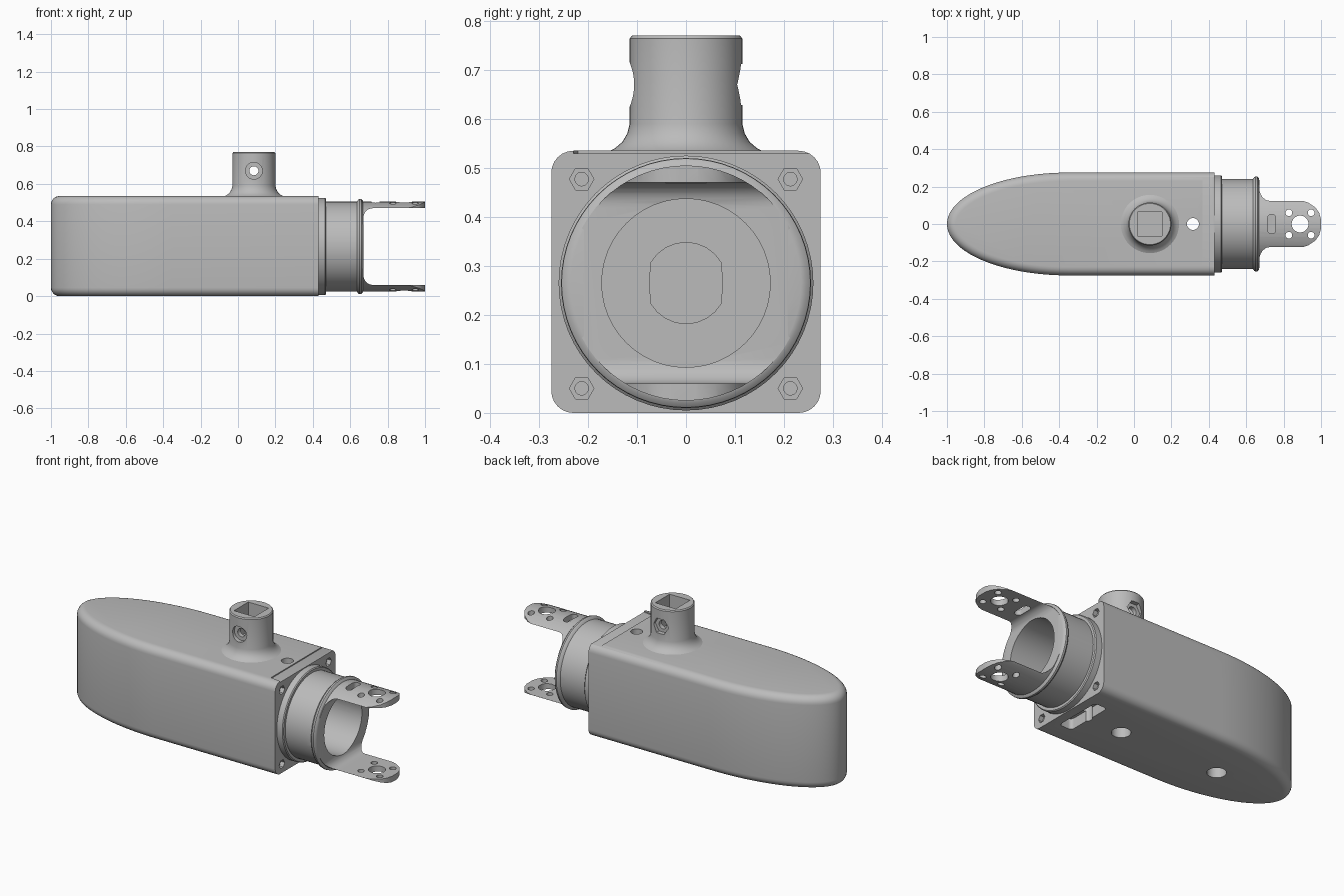
import bpy, bmesh, math

if "Cube" in bpy.data.objects:
    bpy.data.objects.remove(bpy.data.objects["Cube"])

grey = bpy.data.materials.new("plain_grey")
grey.use_nodes = True
COLOR = (0.5, 0.5, 0.5, 1)
grey.diffuse_color = COLOR
grey.node_tree.nodes["Principled BSDF"].inputs["Base Color"].default_value = COLOR

MID = 0.265      # height of the barrel axis
STEM_X = 0.085   # centre of the stem
PLACE = {"x": lambda a, b, t: (t, a, b),
         "y": lambda a, b, t: (a, t, b),
         "z": lambda a, b, t: (a, b, t)}


def to_object(name, bm):
    bmesh.ops.recalc_face_normals(bm, faces=bm.faces)
    mesh = bpy.data.meshes.new(name)
    bm.to_mesh(mesh)
    bm.free()
    obj = bpy.data.objects.new(name, mesh)
    mesh.materials.append(grey)
    bpy.context.collection.objects.link(obj)
    return obj


def loft(name, rings, axis):
    """Skin between closed rings given as (points, position along axis)."""
    bm = bmesh.new()
    loops = [[bm.verts.new(PLACE[axis](a, b, t)) for a, b in pts] for pts, t in rings]
    for low, high in zip(loops, loops[1:]):
        for i in range(len(low)):
            bm.faces.new((low[i - 1], low[i], high[i], high[i - 1]))
    bm.faces.new(loops[0])
    bm.faces.new(loops[-1])
    return to_object(name, bm)


def prism(pts, axis, lo, hi, name="cutter"):
    return loft(name, [(pts, lo), (pts, hi)], axis)


def ngon(r, a=0, b=0, n=32):
    return [(a + r * math.cos(math.tau * i / n), b + r * math.sin(math.tau * i / n))
            for i in range(n)]


def rect(a0, a1, b0, b1):
    return [(a0, b0), (a1, b0), (a1, b1), (a0, b1)]


def rounded(a0, a1, b0, b1, r, n=6):
    pts = []
    corners = [(a1 - r, b1 - r), (a0 + r, b1 - r), (a0 + r, b0 + r), (a1 - r, b0 + r)]
    for k, (a, b) in enumerate(corners):
        for i in range(n + 1):
            ang = (k + i / n) * math.pi / 2
            pts.append((a + r * math.cos(ang), b + r * math.sin(ang)))
    return pts


def cut(obj, cutters, operation="DIFFERENCE"):
    bpy.context.view_layer.objects.active = obj
    for cutter in cutters:
        mod = obj.modifiers.new("cut", "BOOLEAN")
        mod.operation = operation
        mod.solver = "EXACT"
        mod.object = cutter
        bpy.ops.object.modifier_apply(modifier=mod.name)


def discard(cutters):
    for cutter in cutters:
        bpy.data.objects.remove(cutter)


# Main body: straight sides with an elliptical nose and rounded rims
END, SHOULDER, HALF, TOP = 0.43, -0.35, 0.275, 0.535
outline = [(END, -HALF), (END, HALF)]
for i in range(41):
    ang = math.pi / 2 + math.pi * i / 40
    outline.append((SHOULDER + 0.65 * math.cos(ang), HALF * math.sin(ang)))
body = prism(outline, "z", 0, TOP, "main_body")
bm = bmesh.new()
bm.from_mesh(body.data)
rims = [e for e in bm.edges
        if abs(e.verts[0].co.z - e.verts[1].co.z) < 0.001
        and min(v.co.x for v in e.verts) < END - 0.01]
bmesh.ops.bevel(bm, geom=rims, offset=0.045, segments=6, profile=0.5,
                affect="EDGES", clamp_overlap=False)
bm.to_mesh(body.data)
bm.free()

# Flange, barrel and end bead turned around the long axis
barrel_profile = [(0.42, 0.255), (0.425, 0.26), (0.465, 0.26), (0.47, 0.255),
                  (0.47, 0.24), (0.635, 0.24), (0.643, 0.251), (0.65, 0.255),
                  (0.659, 0.254), (0.667, 0.245), (0.67, 0.235)]
barrel = loft("barrel", [(ngon(r, 0, MID, 64), x) for x, r in barrel_profile], "x")

# Fork arms: a cylinder trimmed to the arm outline with a slot between
fork = prism(ngon(0.24, 0, MID, 64), "x", 0.6, 1.0, "fork_arms")
side = [(0.59, 0.26), (0.66, 0.235), (0.675, 0.195), (0.69, 0.163), (0.715, 0.138),
        (0.75, 0.127), (0.82, 0.13), (0.89, 0.128), (0.93, 0.115),
        (0.97, 0.088), (0.99, 0.06), (1.0, 0.025)]
arm_outline = side + [(x, -y) for x, y in reversed(side)]
trim = prism(arm_outline, "z", -0.1, 0.7)
cut(fork, [trim], "INTERSECT")
arm_cuts = [prism(rounded(0.671, 1.2, MID - 0.205, MID + 0.205, 0.05, 8), "y", -0.4, 0.4),
            prism(ngon(0.045, 0.888, 0), "z", -0.1, 0.7),
            prism(rounded(0.715, 0.757, -0.052, 0.052, 0.02), "z", 0.4, 0.6)]
for x in (0.828, 0.947):
    for y in (-0.06, 0.06):
        arm_cuts.append(prism(ngon(0.018, x, y, 16), "z", -0.1, 0.7))
cut(fork, arm_cuts)
discard(arm_cuts + [trim])

# Bore and the flat-sided pocket behind it
bore = prism(ngon(0.172, 0, MID, 48), "x", 0.36, 1.1)
pocket_outline = [(max(-0.073, min(0.073, a)), b) for a, b in ngon(0.083, 0, MID, 24)]
pocket = prism(pocket_outline, "x", 0.22, 0.4)
for part in (body, barrel, fork):
    cut(part, [bore])
cut(body, [pocket])

# Body openings: top hole, bottom window and holes, shallow top recess, nut sockets
body_cuts = [prism(ngon(0.032, 0.315, 0), "z", -0.1, 0.7),
             prism(rounded(0.295, 0.375, -0.14, 0.14, 0.02), "z", -0.1, 0.06),
             prism(ngon(0.05, STEM_X, 0), "z", -0.1, 0.1),
             prism(ngon(0.05, -0.545, 0), "z", -0.1, 0.1),
             prism([(0.365, -0.22), (0.5, -0.24), (0.5, 0.24), (0.365, 0.26)],
                   "z", TOP - 0.006, 0.6)]
for y in (-0.213, 0.213):
    for z in (0.05, 0.477):
        body_cuts.append(prism(ngon(0.025, y, z, 6), "x", 0.405, 0.5))
        body_cuts.append(prism(ngon(0.014, y, z, 12), "x", 0.3, 0.42))
cut(body, body_cuts)
discard(body_cuts + [bore, pocket])

# Stem with flared foot, square socket and cross bolt hole
stem_profile = [(0.51, 0.16), (0.533, 0.16), (0.54, 0.145), (0.553, 0.13),
                (0.57, 0.12), (0.59, 0.115), (0.764, 0.115), (0.77, 0.11)]
stem = loft("stem", [(ngon(r, STEM_X, 0, 48), z) for z, r in stem_profile], "z")
stem_cuts = [prism(rect(STEM_X - 0.065, STEM_X + 0.065, -0.065, 0.065), "z", 0.6, 0.9),
             prism(ngon(0.024, STEM_X, 0.67), "y", -0.3, 0.3),
             prism(ngon(0.045, STEM_X, 0.67), "y", -0.3, -0.09),
             prism(ngon(0.048, STEM_X, 0.67, 6), "y", 0.09, 0.3)]
cut(stem, stem_cuts)
discard(stem_cuts)

# Smooth shading with crisp edges
bpy.ops.object.select_all(action="DESELECT")
for part in (body, barrel, fork, stem):
    part.select_set(True)
    bpy.context.view_layer.objects.active = part
bpy.ops.object.shade_smooth_by_angle(angle=math.radians(30))
